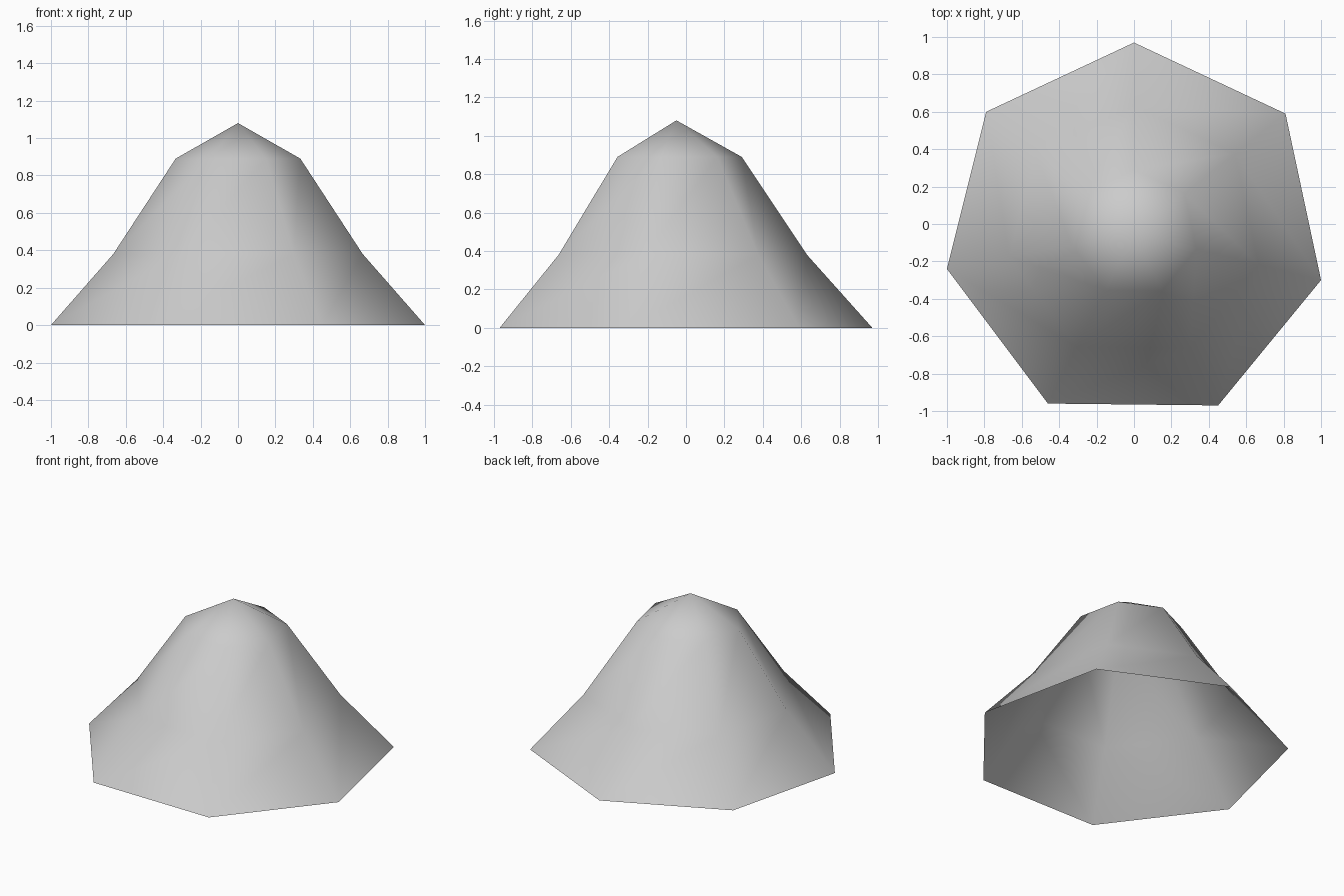
import bpy
import bmesh

cube = bpy.data.objects.get("Cube")
if cube:
    bpy.data.objects.remove(cube, do_unlink=True)

# Plain grey surface
grey = bpy.data.materials.new("light_grey")
grey.use_nodes = True
colour = (0.6, 0.6, 0.6, 1)
grey.diffuse_color = colour
grey.node_tree.nodes["Principled BSDF"].inputs["Base Color"].default_value = colour

# Uneven seven-sided footprint, shrunk towards the summit axis for each ring
FOOTPRINT = [(0, 0.97), (-0.79, 0.6), (-1, -0.24), (-0.46, -0.96),
             (0.45, -0.97), (1, -0.3), (0.81, 0.59)]
SUMMIT_Y = -0.05
LEVELS = [(1, 0), (2 / 3, 0.38), (1 / 3, 0.89)]  # scale, height

bm = bmesh.new()
rings = [[bm.verts.new((x * s, SUMMIT_Y + (y - SUMMIT_Y) * s, z)) for x, y in FOOTPRINT]
         for s, z in LEVELS]
summit = bm.verts.new((0, SUMMIT_Y, 1.08))

# Sloping sides and cap; the underside stays open
count = len(FOOTPRINT)
for i in range(count):
    j = (i + 1) % count
    for low, high in zip(rings, rings[1:]):
        bm.faces.new((low[i], low[j], high[j], high[i]))
    bm.faces.new((rings[-1][i], rings[-1][j], summit))
for face in bm.faces:
    face.smooth = True

mesh = bpy.data.meshes.new("hill")
bm.to_mesh(mesh)
bm.free()
mesh.materials.append(grey)
hill = bpy.data.objects.new("hill", mesh)
bpy.context.collection.objects.link(hill)
